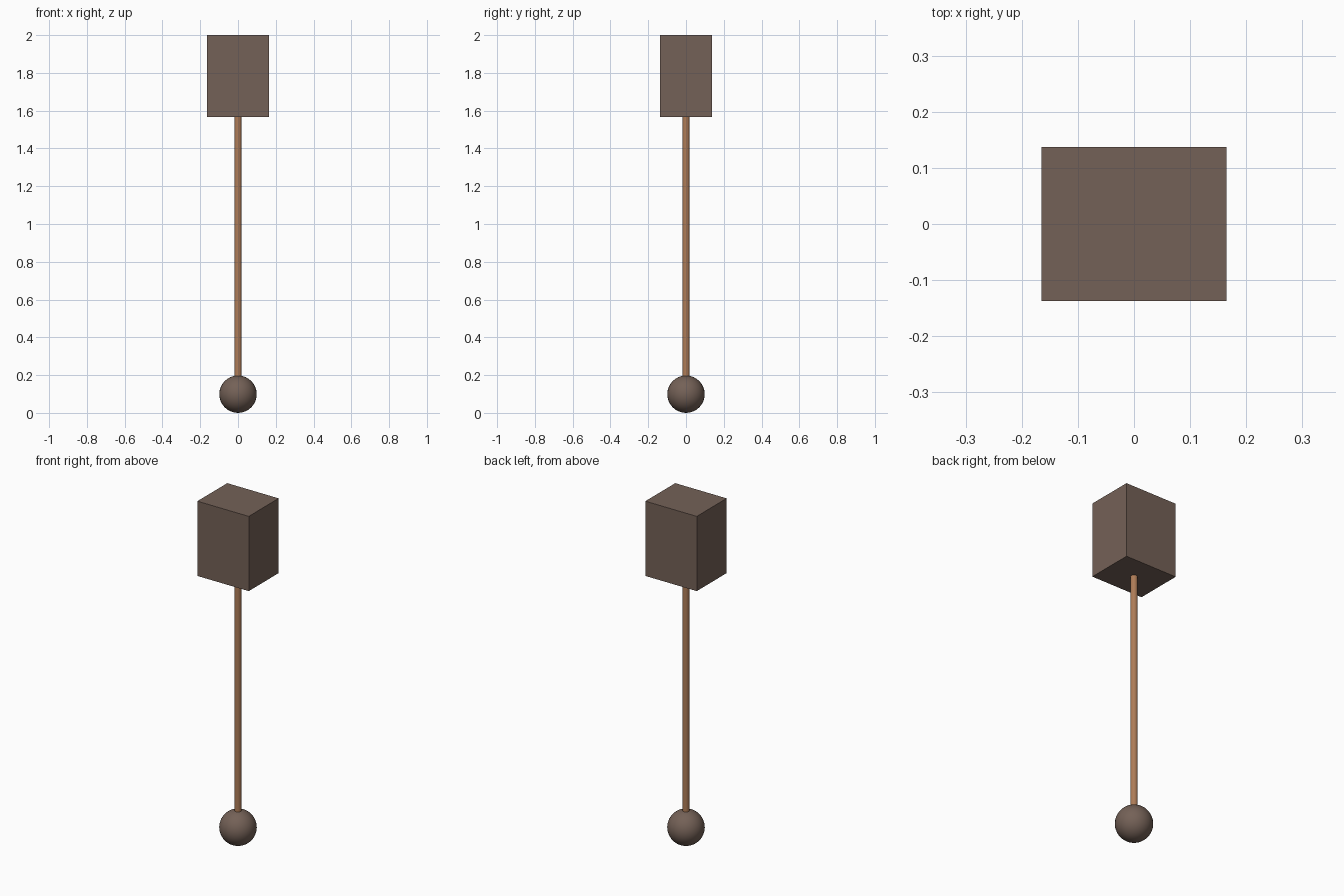
import bpy

if "Cube" in bpy.data.objects:
    bpy.data.objects.remove(bpy.data.objects["Cube"])


def material(name, rgb):
    m = bpy.data.materials.new(name)
    m.diffuse_color = (*rgb, 1.0)
    m.use_nodes = True
    m.node_tree.nodes["Principled BSDF"].inputs["Base Color"].default_value = m.diffuse_color
    return m


dark_brown = material("dark brown", (0.175, 0.120, 0.095))
light_wood = material("light wood", (0.42, 0.20, 0.095))


def finish(name, mat, smooth=False):
    ob = bpy.context.object
    ob.name = name
    ob.data.materials.append(mat)
    if smooth:
        bpy.ops.object.shade_smooth_by_angle()
    return ob


# Block head at the top
BOTTOM, TOP = 1.566, 2.0
bpy.ops.mesh.primitive_cube_add(size=1, location=(0, 0, (BOTTOM + TOP) / 2))
bpy.context.object.scale = (0.33, 0.274, TOP - BOTTOM)
bpy.ops.object.transform_apply(location=False, rotation=False, scale=True)
finish("head_block", dark_brown)

# Thin round handle, seated in the ball and meeting the block
LOW = 0.185
bpy.ops.mesh.primitive_cylinder_add(vertices=24, radius=0.019, depth=BOTTOM - LOW,
                                    location=(0, 0, (BOTTOM + LOW) / 2))
finish("handle", light_wood, True)

# Ball at the foot
bpy.ops.mesh.primitive_uv_sphere_add(segments=32, ring_count=16, radius=0.099,
                                     location=(0, 0, 0.099))
finish("end_ball", dark_brown, True)
